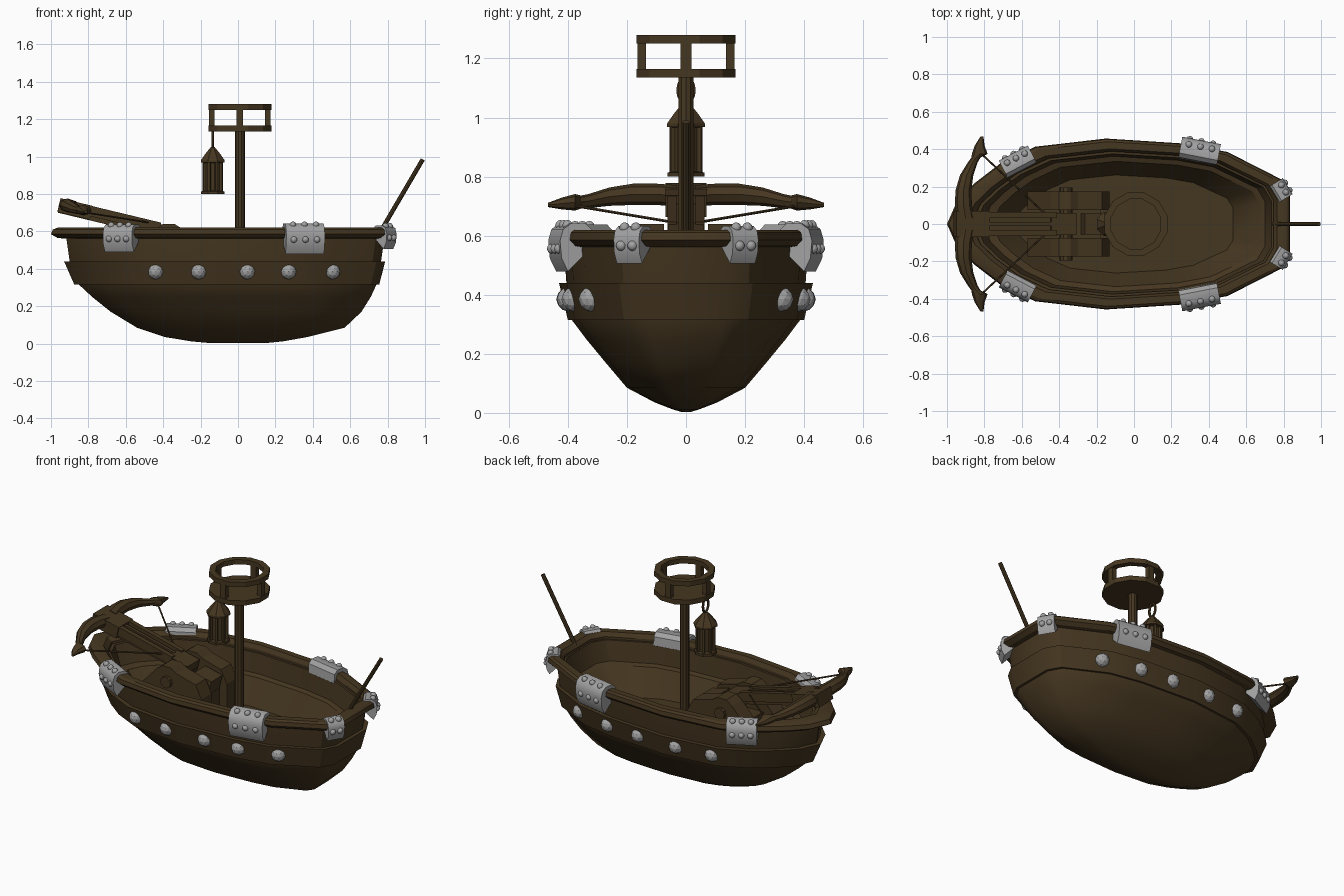
import bpy, bmesh, math
from mathutils import Vector, Matrix

if "Cube" in bpy.data.objects:
    bpy.data.objects.remove(bpy.data.objects["Cube"])

def material(name, rgb):
    m = bpy.data.materials.new(name)
    m.diffuse_color = (*rgb, 1)
    m.use_nodes = True
    m.node_tree.nodes["Principled BSDF"].inputs["Base Color"].default_value = m.diffuse_color
    return m

WOOD = material("dark_wood", (0.060, 0.037, 0.0145))
METAL = material("grey_metal", (0.36, 0.36, 0.36))

def finish(name, bm, mat, angle=30):
    bmesh.ops.recalc_face_normals(bm, faces=bm.faces)
    me = bpy.data.meshes.new(name)
    bm.to_mesh(me)
    bm.free()
    me.materials.append(mat)
    if angle:
        me.shade_smooth()
        me.set_sharp_from_angle(angle=math.radians(angle))
    ob = bpy.data.objects.new(name, me)
    bpy.context.collection.objects.link(ob)
    return ob

def loft(name, rings, mat=WOOD, loop=False, angle=30):
    """Skin a list of equal-length closed rings; cap the ends unless loop."""
    bm = bmesh.new()
    vs = [[bm.verts.new(p) for p in r] for r in rings]
    n = len(rings[0])
    pairs = list(zip(vs, vs[1:])) + ([(vs[-1], vs[0])] if loop else [])
    for a, b in pairs:
        for i in range(n):
            j = (i + 1) % n
            bm.faces.new((a[i], a[j], b[j], b[i]))
    if not loop:
        bm.faces.new(vs[0])
        bm.faces.new(vs[-1])
    return finish(name, bm, mat, angle)

def lathe(name, profile, n, cx=0, cy=0, loop=False, angle=20):
    return loft(name, [[(cx + r * math.cos(2 * math.pi * (i + .5) / n),
                         cy + r * math.sin(2 * math.pi * (i + .5) / n), z)
                        for i in range(n)] for r, z in profile], WOOD, loop, angle)

def box(name, c, size, tilt=0, spin=0):
    bm = bmesh.new()
    bmesh.ops.create_cube(bm, size=1)
    m = (Matrix.Translation(c) @ Matrix.Rotation(spin, 4, 'Z')
         @ Matrix.Rotation(tilt, 4, 'Y') @ Matrix.Diagonal((*size, 1)))
    bm.transform(m)
    return finish(name, bm, WOOD, 0)

def rod(name, a, b, r, n=8):
    a, b = Vector(a), Vector(b)
    q = (b - a).to_track_quat('Z', 'Y')
    return loft(name, [[p + q @ Vector((r * math.cos(2 * math.pi * i / n),
                r * math.sin(2 * math.pi * i / n), 0)) for i in range(n)] for p in (a, b)])

def ball(name, c, r, sub, angle):
    bm = bmesh.new()
    bmesh.ops.create_icosphere(bm, subdivisions=sub, radius=r, matrix=Matrix.Translation(c))
    return finish(name, bm, METAL, angle)

# Boat plan outline (half), bow at -x, mirrored to a closed ring
HALF = [(-1, 0), (-.945, .125), (-.85, .22), (-.72, .32), (-.53, .413), (-.15, .457),
        (.27, .43), (.5, .385), (.785, .24), (.835, .15)]
PLAN = HALF + [(x, -y) for x, y in reversed(HALF[1:])]

def ring(z, x0, x1, w):
    return [(x0 + (x + 1) / 1.835 * (x1 - x0), y / .457 * w, z) for x, y in PLAN]

# Hull: outside from keel up, then over the top and down to the deck
loft("hull", [ring(*r) for r in [
    (.003, -.15, .15, .015), (.012, -.25, .24, .045), (.035, -.39, .37, .105),
    (.085, -.54, .57, .20), (.17, -.68, .66, .272), (.25, -.78, .71, .338),
    (.315, -.85, .74, .387),
    (.44, -.90, .765, .405), (.58, -.92, .785, .415), (.58, -.85, .735, .375),
    (.46, -.81, .70, .362), (.45, -.76, .67, .335), (.30, -.64, .53, .262)]])

# Side band
loft("side_band", [ring(*r) for r in [
    (.315, -.83, .72, .37), (.315, -.875, .755, .40), (.44, -.93, .787, .43),
    (.44, -.88, .75, .39)]], loop=True)

# Top rail with chamfered edges
loft("rail", [ring(*r) for r in [
    (.56, -.91, .775, .405), (.565, -.965, .81, .437), (.585, -1, .835, .457),
    (.61, -.99, .83, .453), (.62, -.965, .815, .44), (.62, -.90, .765, .402),
    (.595, -.87, .745, .388), (.55, -.865, .745, .39)]], loop=True)

# Metal clasps wrapped over the rail, with rivets
def clasp(name, x, y, tx, ty, length, k, rows, s):
    t = Vector((tx, ty * s, 0)).normalized()
    n = Vector((-ty, tx * s, 0)).normalized()
    if n.y * s < 0:
        n = -n
    prof = [(-.05, .57), (-.046, .618), (-.025, .638), (.02, .638), (.045, .62),
            (.055, .585), (.05, .53), (.03, .49)]
    base = Vector((x, y * s, 0))
    at = lambda u, o, z: base + t * u + n * o * k + Vector((0, 0, .6 + (z - .6) * k))
    loft(name, [[at(u, o, z) for o, z in prof] for u in (-length / 2, length / 2)],
         METAL, angle=40)
    for i in range(rows):
        u = ((i + .5) / rows - .5) * length * .9
        for o, z in ((.05, .56), (.024, .632)):
            ball(name + "_rivet", at(u, o, z), .018, 2, 40)

for s, side in ((1, "left"), (-1, "right")):
    clasp("bow_clasp_" + side, -.62, .33, .86, .45, .175, 1, 3, s)
    clasp("mid_clasp_" + side, .35, .387, .98, -.19, .21, 1.1, 3, s)
    clasp("stern_clasp_" + side, .782, .178, .52, -.85, .10, .85, 2, s)

# Studs along the side band
def band_y(x):
    pts = ring(0, -.905, .773, .417)[:len(HALF)]
    for (xa, ya, _), (xb, yb, _) in zip(pts, pts[1:]):
        if xa <= x <= xb:
            return ya + (yb - ya) * (x - xa) / (xb - xa)

for x in (-.44, -.21, .05, .27, .505):
    for s in (1, -1):
        ball("band_stud", (x, s * (band_y(x) - .01), .385), .042, 2, 0)

# Mast and crow's nest
MX = .01
rod("mast", (MX, 0, .29), (MX, 0, 1.14), .027, 10)
lathe("nest_floor", [(.174, 1.135), (.174, 1.165)], 12, MX)
lathe("nest_ring", [(.137, 1.25), (.174, 1.25), (.174, 1.28), (.137, 1.28)], 12, MX, loop=True)
for i in range(4):
    a = i * math.pi / 2
    box("nest_post", (MX + .15 * math.cos(a), .15 * math.sin(a), 1.208),
        (.03, .036, .10), spin=a)

# Hanging lantern
LX = -.135
lathe("lantern_body", [(.067, .80), (.067, .814), (.044, .818), (.044, .966), (.069, .968),
                       (.069, .98), (.045, 1.012), (.012, 1.05)], 8, LX)
for i in range(8):
    a = (i + .5) * math.pi / 4
    box("lantern_post", (LX + .05 * math.cos(a), .05 * math.sin(a), .892),
        (.014, .014, .16), spin=a)
loft("lantern_ring", [[(LX + .008 * math.cos(b),
      math.cos(a) * (.026 + .008 * math.sin(b)),
      1.092 + math.sin(a) * (.042 + .008 * math.sin(b)))
      for b in [j * math.pi / 3 for j in range(6)]]
      for a in [i * math.pi / 8 for i in range(16)]], loop=True)

# Stern pole
rod("stern_pole", (.745, 0, .57), (.988, 0, .985), .012)

# Crossbow stock: tilted beam with two guide rails and a front bracket
TILT = math.radians(13.5)
box("stock", (-.69, 0, .66), (.55, .09, .05), TILT)
for s in (1, -1):
    box("stock_rail", (-.68, s * .048, .683), (.54, .03, .055), TILT)
box("stock_bolt", (-.68, 0, .695), (.5, .02, .02), TILT)
box("bow_bracket", (-.87, 0, .72), (.18, .14, .075), TILT)

# Crossbow limbs and strings: x, y, z, half width, half height
LIMB = [(-.90, .03, .735, .05, .036), (-.912, .1, .74, .046, .036),
        (-.912, .18, .74, .042, .036), (-.895, .26, .732, .036, .031),
        (-.862, .33, .717, .026, .024), (-.845, .355, .714, .024, .022),
        (-.825, .375, .713, .042, .028), (-.825, .42, .709, .026, .02),
        (-.813, .468, .704, .008, .007)]
for s in (1, -1):
    loft("bow_limb", [[(x + w * math.cos(i * math.pi / 4), s * y, z + h * math.sin(i * math.pi / 4))
                       for i in range(8)] for x, y, z, w, h in LIMB])
    rod("bow_string", (-.81, s * .37, .70), (-.46, s * .04, .645), .005, 6)

# Crossbow mount: two cheeks, filler block, axle and trigger block
CHEEK = [(-.57, .29), (-.57, .47), (-.44, .61), (-.40, .64), (-.34, .64), (-.30, .615),
         (-.17, .58), (-.13, .50), (-.13, .29)]
for s in (1, -1):
    loft("mount_cheek", [[(x, s * y, z) for x, z in CHEEK] for y in (.075, .175)], angle=0)
box("mount_block", (-.33, 0, .39), (.30, .15, .20))
rod("mount_axle", (-.365, -.195, .55), (-.365, .195, .55), .035, 10)
box("stock_butt", (-.38, 0, .605), (.14, .12, .05), TILT)
box("trigger_block", (-.215, 0, .53), (.12, .11, .09), TILT)
